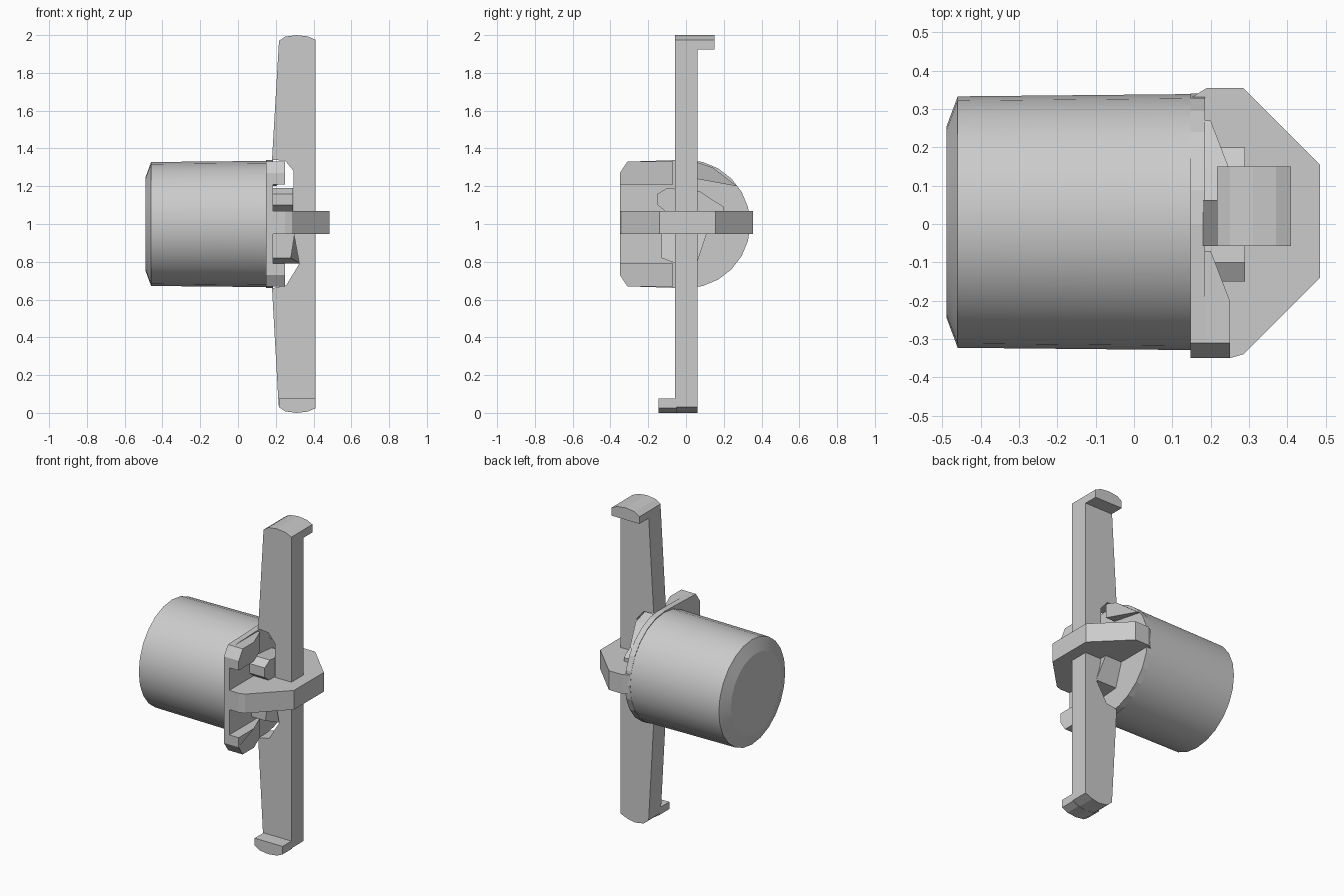
import bpy, bmesh, math

if "Cube" in bpy.data.objects:
    bpy.data.objects.remove(bpy.data.objects["Cube"])

ZC = 1.0  # height of the barrel axis


def make(name, rings):
    """Loft closed rings of 3D points and cap both ends."""
    bm = bmesh.new()
    vs = [[bm.verts.new(p) for p in r] for r in rings]
    n = len(rings[0])
    for a, b in zip(vs, vs[1:]):
        for i in range(n):
            j = (i + 1) % n
            bm.faces.new((a[i], a[j], b[j], b[i]))
    bm.faces.new(vs[0][::-1])
    bm.faces.new(vs[-1])
    bmesh.ops.recalc_face_normals(bm, faces=bm.faces)
    me = bpy.data.meshes.new(name)
    bm.to_mesh(me)
    bm.free()
    ob = bpy.data.objects.new(name, me)
    bpy.context.collection.objects.link(ob)
    return ob


def prism(name, axis, pts, lo, hi):
    """Extrude a 2D profile along an axis; hi may vary per point."""
    if not isinstance(hi, list):
        hi = [hi] * len(pts)

    def place(p, d):
        return {'x': (d, p[0], p[1]), 'y': (p[0], d, p[1]), 'z': (p[0], p[1], d)}[axis]
    return make(name, [[place(p, lo) for p in pts],
                       [place(p, h) for p, h in zip(pts, hi)]])


# Barrel: lathed around x with a chamfered rear
def circle(x, r, n=24):
    return [(x, 0.005 + r * math.cos(2 * math.pi * i / n),
             ZC + r * math.sin(2 * math.pi * i / n)) for i in range(n)]


barrel = make("barrel", [circle(-0.489, 0.25), circle(-0.46, 0.328), circle(0.155, 0.334)])
bpy.ops.object.select_all(action='DESELECT')
barrel.select_set(True)
bpy.context.view_layer.objects.active = barrel
bpy.ops.object.shade_smooth_by_angle(angle=math.radians(20))

# Front flange: round at the back side, square at the front side
arc = [(0.34 * math.cos(math.radians(a)), ZC + 0.34 * math.sin(math.radians(a)))
       for a in range(-90, 91, 15)]
flange = prism("flange", 'x', arc + [(-0.31, 1.33), (-0.35, 1.27), (-0.35, 0.73), (-0.31, 0.67)],
               0.148, 0.185)

# Claws on the flange, mirrored up and down
for s, label in ((1, "upper"), (-1, "lower")):
    pts = [(-0.35, .21), (-0.2, .21), (-0.07, .21), (-0.07, .33), (-0.2, .33), (-0.31, .33), (-0.35, .27)]
    prism(label + "_claw", 'x', [(y, ZC + s * z) for y, z in pts], 0.17,
          [.25, .25, .2, .2, .25, .25, .25])

# Thin gusset behind the bar
prism("gusset", 'x', [(0.05, 1.33), (0.14, 1.3), (0.27, 1.2), (0.05, 1.24)], 0.17, [.25, .25, .2, .25])

# Tall tapered bar with arched tips and a relieved middle
bar_profile = [(0.41, 0.03), (0.41, 1.975), (0.37, 1.993), (0.31, 2.0), (0.25, 1.992), (0.217, 1.97),
               (0.18, 1.34), (0.25, 1.335), (0.295, 1.28), (0.295, 0.95), (0.325, 0.79), (0.255, 0.675),
               (0.18, 0.66), (0.215, 0.04), (0.25, 0.01), (0.31, 0.0), (0.36, 0.01)]
prism("upright_bar", 'y', bar_profile, -0.058, 0.062)

# Hooks at both ends, pointing opposite ways
hook = [(0.217, 1.925), (0.41, 1.925), (0.41, 1.975), (0.37, 1.993), (0.31, 2.0), (0.25, 1.992), (0.217, 1.97)]
prism("top_hook", 'y', hook, 0.05, 0.15)
prism("bottom_hook", 'y', [(x, 2.0 - z) for x, z in hook], -0.145, -0.05)

# Horizontal collar plate with cut corners
prism("collar", 'z', [(0.15, 0.33), (0.19, 0.355), (0.285, 0.355), (0.485, 0.155), (0.485, -0.14),
                      (0.285, -0.34), (0.25, -0.35), (0.15, -0.35), (0.15, -0.07), (0.15, 0.07)],
      0.948, 1.068)

# Cross lug above the collar
prism("upper_lug", 'x', [(-0.15, 1.1), (-0.15, 1.16), (-0.1, 1.19), (0.07, 1.175), (0.2, 1.09), (0.2, 1.06), (-0.1, 1.06)],
      0.17, 0.29)

# Wedge strut below the collar
prism("lower_strut", 'x', [(-0.13, 0.95), (-0.13, 0.82), (-0.05, 0.79), (0.06, 0.8), (0.11, 0.95)],
      0.17, [.3, .28, .33, .33, .3])
